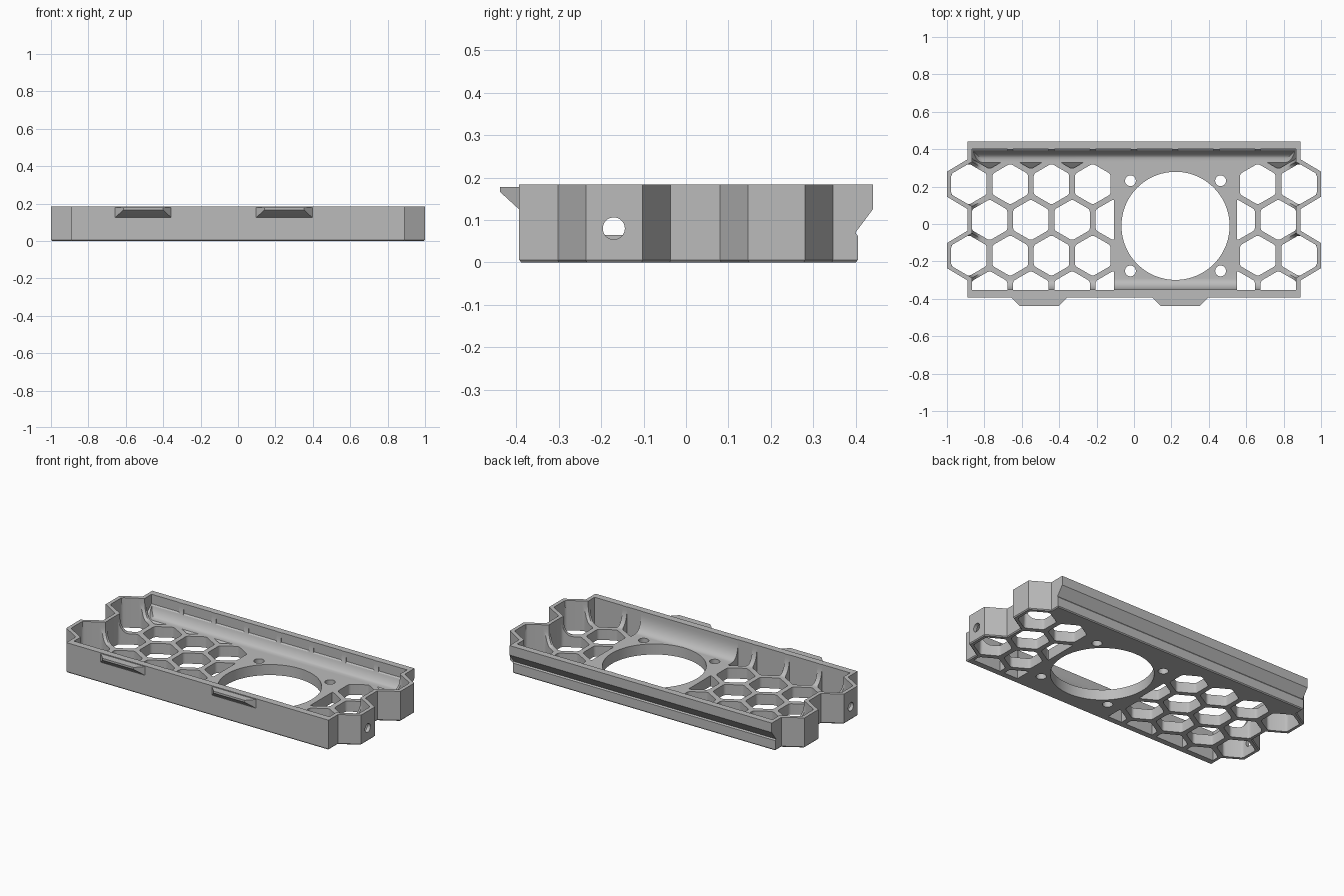
import bpy, bmesh, math

if "Cube" in bpy.data.objects:
    bpy.data.objects.remove(bpy.data.objects["Cube"])

P = 0.2206            # cell spacing
ROW = P * 0.866       # row spacing
MID = 0.022           # y of the middle row
TOP, FLOOR = 0.183, 0.065
FAN = (0.222, -0.01)
X_LO, X_HI = -0.108, 0.55   # solid plate around the fan

grey = bpy.data.materials.new("grey plastic")
grey.diffuse_color = (0.5, 0.5, 0.5, 1)
grey.use_nodes = True
grey.node_tree.nodes["Principled BSDF"].inputs["Base Color"].default_value = grey.diffuse_color


def loft(bm, layers):
    """Closed solid through matching rings of 3D points."""
    rings = [[bm.verts.new(p) for p in ring] for ring in layers]
    n = len(rings[0])
    bm.faces.new(rings[0][::-1])
    bm.faces.new(rings[-1])
    for a, b in zip(rings, rings[1:]):
        for i in range(n):
            j = (i + 1) % n
            bm.faces.new((a[i], a[j], b[j], b[i]))


def make(name, solids):
    bm = bmesh.new()
    for layers in solids:
        loft(bm, layers)
    bmesh.ops.recalc_face_normals(bm, faces=bm.faces)
    me = bpy.data.meshes.new(name)
    bm.to_mesh(me)
    bm.free()
    me.materials.append(grey)
    ob = bpy.data.objects.new(name, me)
    bpy.context.collection.objects.link(ob)
    return ob


def prism(poly, z0, z1):
    low = z0 if callable(z0) else (lambda y: z0)
    return [[(x, y, low(y)) for x, y in poly], [(x, y, z1) for x, y in poly]]


def circle(cx, cy, r, n):
    return [(cx + r * math.cos(2 * math.pi * i / n), cy + r * math.sin(2 * math.pi * i / n))
            for i in range(n)]


def cell(cx, cy, apothem=0.095, r=0.022):
    """Pointy-top hexagon with rounded corners."""
    pts, d = [], (apothem - r) / math.cos(math.pi / 6)
    for k in range(6):
        a = math.radians(30 + 60 * k)
        for s in (-30, -10, 10, 30):
            b = a + math.radians(s)
            pts.append((cx + d * math.cos(a) + r * math.cos(b),
                        cy + d * math.sin(a) + r * math.sin(b)))
    return pts


def clip(poly, axis, limit, sign):
    """Keep the part of the polygon where sign * (coord - limit) >= 0."""
    out = []
    for i, p in enumerate(poly):
        q = poly[(i + 1) % len(poly)]
        dp, dq = sign * (p[axis] - limit), sign * (q[axis] - limit)
        if dp >= 0:
            out.append(p)
        if dp * dq < 0:
            t = dp / (dp - dq)
            out.append((p[0] + t * (q[0] - p[0]), p[1] + t * (q[1] - p[1])))
    return out


def outline(front, back, inset):
    """Tray outline (counter-clockwise) with bulging end cells, mitred inwards."""
    right = [(0.89, front)]
    for cy in (MID - ROW, MID + ROW):
        right += [(0.89, cy - 0.133), (1.0, cy - 0.067), (1.0, cy + 0.067), (0.89, cy + 0.133)]
    right.append((0.89, back))
    pts = right + [(-x, y) for x, y in reversed(right)]
    res = []
    for i, (x, y) in enumerate(pts):
        (ax, ay), (bx, by) = pts[i - 1], pts[(i + 1) % len(pts)]
        l1, l2 = math.hypot(x - ax, y - ay), math.hypot(bx - x, by - y)
        n1 = (-(y - ay) / l1, (x - ax) / l1)
        n2 = (-(by - y) / l2, (bx - x) / l2)
        k = inset / (1 + n1[0] * n2[0] + n1[1] * n2[1])
        res.append((x + k * (n1[0] + n2[0]), y + k * (n1[1] + n2[1])))
    return res


def ring(front, back, inset, z):
    return [(x, y, z) for x, y in outline(front, back, inset)]


def cut(ob, cutter):
    m = ob.modifiers.new("cut", 'BOOLEAN')
    m.operation, m.solver, m.object = 'DIFFERENCE', 'EXACT', cutter
    bpy.context.view_layer.objects.active = ob
    bpy.ops.object.modifier_apply(modifier=m.name)
    bpy.data.objects.remove(cutter)


# Tray body with chamfered base and overhanging back rail
F = -0.393
tray = make("tray", [[ring(F, b, i, z) for z, i, b in (
    (0, 0.005, 0.405), (0.006, 0, 0.405), (0.062, 0, 0.405),
    (0.07, 0, 0.399), (0.125, 0, 0.44), (TOP, 0, 0.44))]])

# Interior with a concave fillet from the floor up to the walls
W = 0.024
levels = []
for i in range(9):
    a = math.radians(90 * i / 8)
    levels.append(ring(-0.35 - W, 0.398 + W, W + 0.055 * (1 - math.sin(a)),
                       FLOOR + 0.095 * (1 - math.cos(a))))
levels.append(ring(-0.35 - W, 0.398 + W, W, 0.25))
cut(tray, make("interior_cutter", [levels]))

# Honeycomb openings, fan opening and screw holes
holes = []
for row in (-2, -1, 0, 1):
    cy = MID + row * ROW
    for k in range(-4, 5):
        cx = k * P if row % 2 else (k + 0.5) * P
        if abs(cx) > 0.9 or -0.05 < cx < 0.5:
            continue
        poly = cell(cx, cy)
        poly = clip(poly, 0, X_LO, -1) if cx < 0 else clip(poly, 0, X_HI, 1)
        holes.append(prism(clip(poly, 1, -0.352, 1), -0.1, 0.3))
holes.append(prism(circle(*FAN, 0.289, 96), -0.1, 0.3))
for sx in (-1, 1):
    for sy in (-1, 1):
        holes.append(prism(circle(FAN[0] + sx * 0.241, FAN[1] + sy * 0.241, 0.029, 24), -0.1, 0.3))
cut(tray, make("opening_cutter", holes))

# Blind sloping pockets along the back rail
pockets = []
for k in range(-4, 4):
    cx = (k + 0.5) * P
    poly = clip(cell(cx, MID + 2 * ROW), 1, 0.4, -1)
    if -0.2 < cx < 0.6:
        poly = clip(poly, 1, 0.332, 1)
    pockets.append(prism(poly, lambda y: 0.04 + (y - 0.30) * 0.85, 0.3))
cut(tray, make("pocket_cutter", pockets))

# Round cable holes through both end walls
cut(tray, make("end_hole_cutter", [
    [[(s * x, y, z) for y, z in circle(-0.17, 0.08, 0.026, 32)] for x in (0.93, 1.05)]
    for s in (-1, 1)]))

# Two tapered snap tabs on the front wall
tabs = []
for name, cx in (("left_tab", -0.507), ("right_tab", 0.247)):
    def section(y, half, low):
        return [(cx - half, y, low), (cx + half, y, low), (cx + half, y, 0.178), (cx - half, y, 0.178)]
    tabs.append(make(name, [[section(-0.385, 0.152, 0.122), section(-0.393, 0.15, 0.125),
                             section(-0.438, 0.105, 0.166)]]))

for ob in [tray] + tabs:
    bpy.ops.object.select_all(action='DESELECT')
    ob.select_set(True)
    bpy.context.view_layer.objects.active = ob
    bpy.ops.object.shade_smooth_by_angle(angle=math.radians(25))
